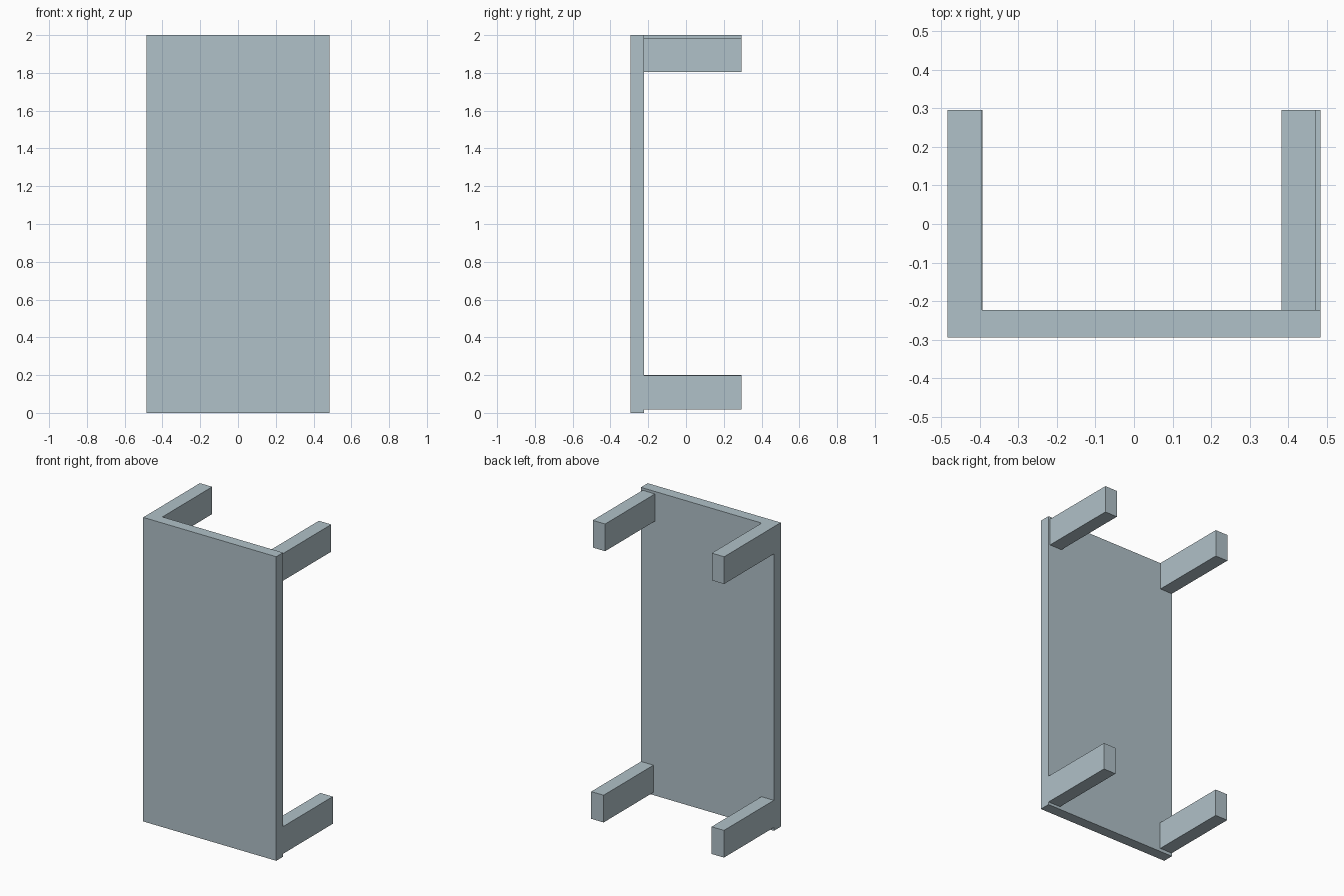
import bpy

if "Cube" in bpy.data.objects:
    bpy.data.objects.remove(bpy.data.objects["Cube"])

mat = bpy.data.materials.new("pale blue grey")
mat.diffuse_color = (0.434, 0.533, 0.578, 1.0)
mat.use_nodes = True
mat.node_tree.nodes["Principled BSDF"].inputs["Base Color"].default_value = mat.diffuse_color


def box(name, x0, x1, y0, y1, z0, z1):
    """Axis-aligned box between the given limits."""
    bpy.ops.mesh.primitive_cube_add(size=1)
    ob = bpy.context.object
    ob.name = name
    ob.scale = (x1 - x0, y1 - y0, z1 - z0)
    ob.location = ((x0 + x1) / 2, (y0 + y1) / 2, (z0 + z1) / 2)
    bpy.ops.object.transform_apply(location=True, rotation=False, scale=True)
    ob.data.materials.append(mat)


# Table lying on its side: the top is the upright slab at the front
FRONT, JOIN, BACK = -0.294, -0.223, 0.295
box("table_top", -0.484, 0.484, FRONT, JOIN, 0.0, 2.0)

# Four legs pointing backwards, each slightly unevenly placed
LEG_W, LEG_H = 0.09, 0.179
legs = {
    "upper_left_leg": (-0.484, 1.821),
    "upper_right_leg": (0.382, 1.805),
    "lower_left_leg": (-0.483, 0.021),
    "lower_right_leg": (0.393, 0.018),
}
for name, (x, z) in legs.items():
    box(name, x, x + LEG_W, JOIN, BACK, z, z + LEG_H)
